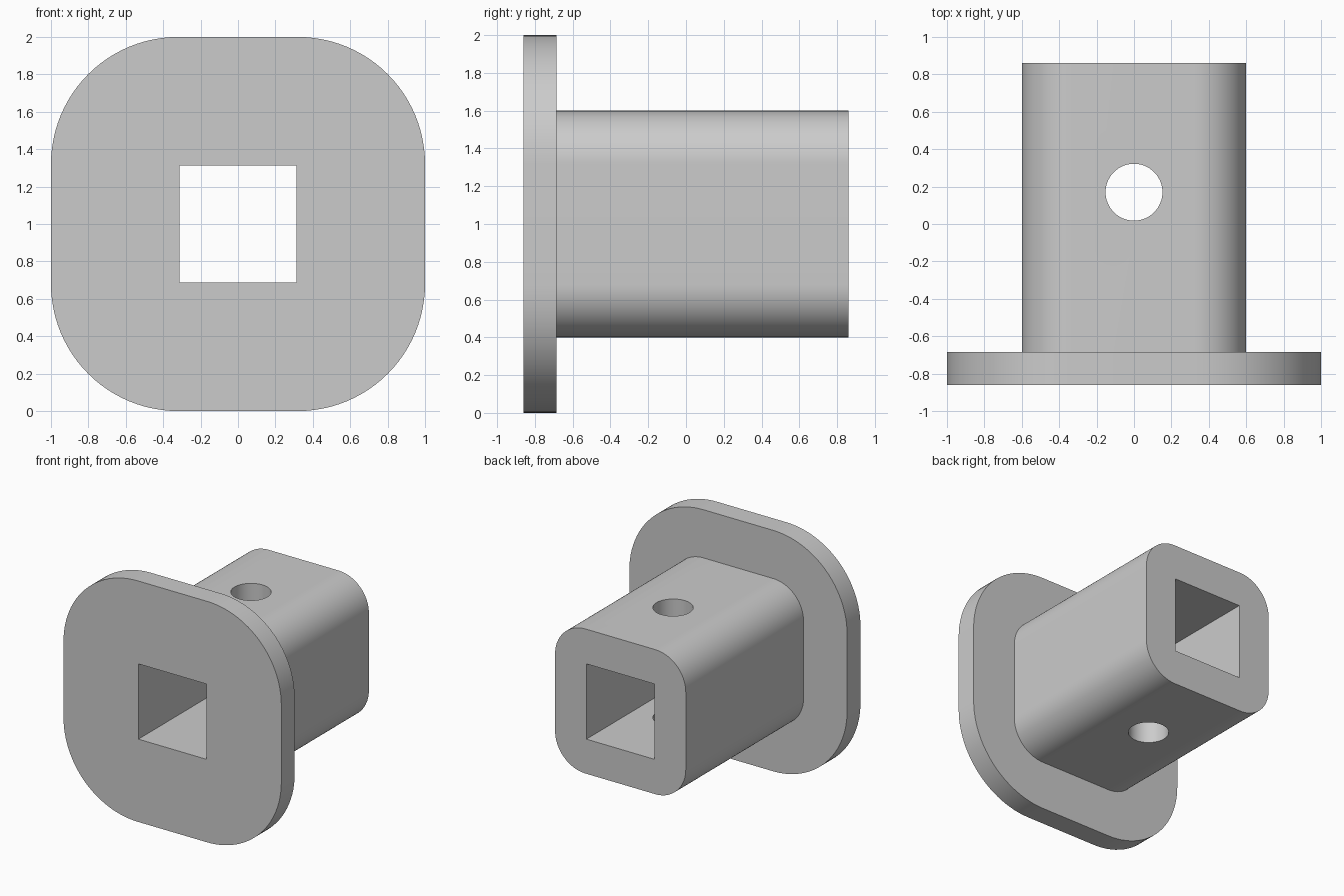
import bpy, bmesh
from math import sin, cos, pi, radians

if "Cube" in bpy.data.objects:
    bpy.data.objects.remove(bpy.data.objects["Cube"])

CENTRE_Z = 1.0

grey = bpy.data.materials.new("plain_grey")
grey.use_nodes = True
grey.diffuse_color = (0.6, 0.6, 0.6, 1)
grey.node_tree.nodes["Principled BSDF"].inputs["Base Color"].default_value = (0.6, 0.6, 0.6, 1)


def prism(name, half, radius, y0, y1, steps=24):
    """Square with rounded corners, extruded along y."""
    bm = bmesh.new()
    flat = half - radius
    ring = []
    for corner, (sx, sz) in enumerate([(1, 1), (-1, 1), (-1, -1), (1, -1)]):
        for i in range(steps + 1 if radius else 1):
            a = (corner + i / steps) * pi / 2
            ring.append(bm.verts.new((sx * flat + radius * cos(a), y0,
                                      CENTRE_Z + sz * flat + radius * sin(a))))
    face = bm.faces.new(ring)
    moved = bmesh.ops.extrude_face_region(bm, geom=[face])["geom"]
    bmesh.ops.translate(bm, vec=(0, y1 - y0, 0),
                        verts=[v for v in moved if isinstance(v, bmesh.types.BMVert)])
    bmesh.ops.recalc_face_normals(bm, faces=bm.faces)
    mesh = bpy.data.meshes.new(name)
    bm.to_mesh(mesh)
    bm.free()
    mesh.materials.append(grey)
    obj = bpy.data.objects.new(name, mesh)
    bpy.context.collection.objects.link(obj)
    return obj


def combine(target, tool, operation):
    """Apply a boolean and discard the helper."""
    mod = target.modifiers.new("boolean", "BOOLEAN")
    mod.operation, mod.object, mod.solver = operation, tool, "EXACT"
    bpy.ops.object.select_all(action="DESELECT")
    target.select_set(True)
    bpy.context.view_layer.objects.active = target
    bpy.ops.object.modifier_apply(modifier=mod.name)
    bpy.data.objects.remove(tool)


# Flange plate joined to the rounded square sleeve
body = prism("flanged_sleeve", 1.0, 0.68, -0.86, -0.685)
combine(body, prism("sleeve", 0.6, 0.28, -0.77, 0.86), "UNION")

# Square bore through the full length
combine(body, prism("bore_cutter", 0.3125, 0, -1.2, 1.2), "DIFFERENCE")

# Vertical pin hole through both walls
bpy.ops.mesh.primitive_cylinder_add(vertices=64, radius=0.152, depth=3,
                                    location=(0, 0.17, CENTRE_Z))
pin_cutter = bpy.context.object
pin_cutter.name = "pin_hole_cutter"
pin_cutter.data.materials.append(grey)
combine(body, pin_cutter, "DIFFERENCE")

# Smooth rounded corners, crisp edges
body.select_set(True)
bpy.context.view_layer.objects.active = body
bpy.ops.object.shade_smooth_by_angle(angle=radians(30))
